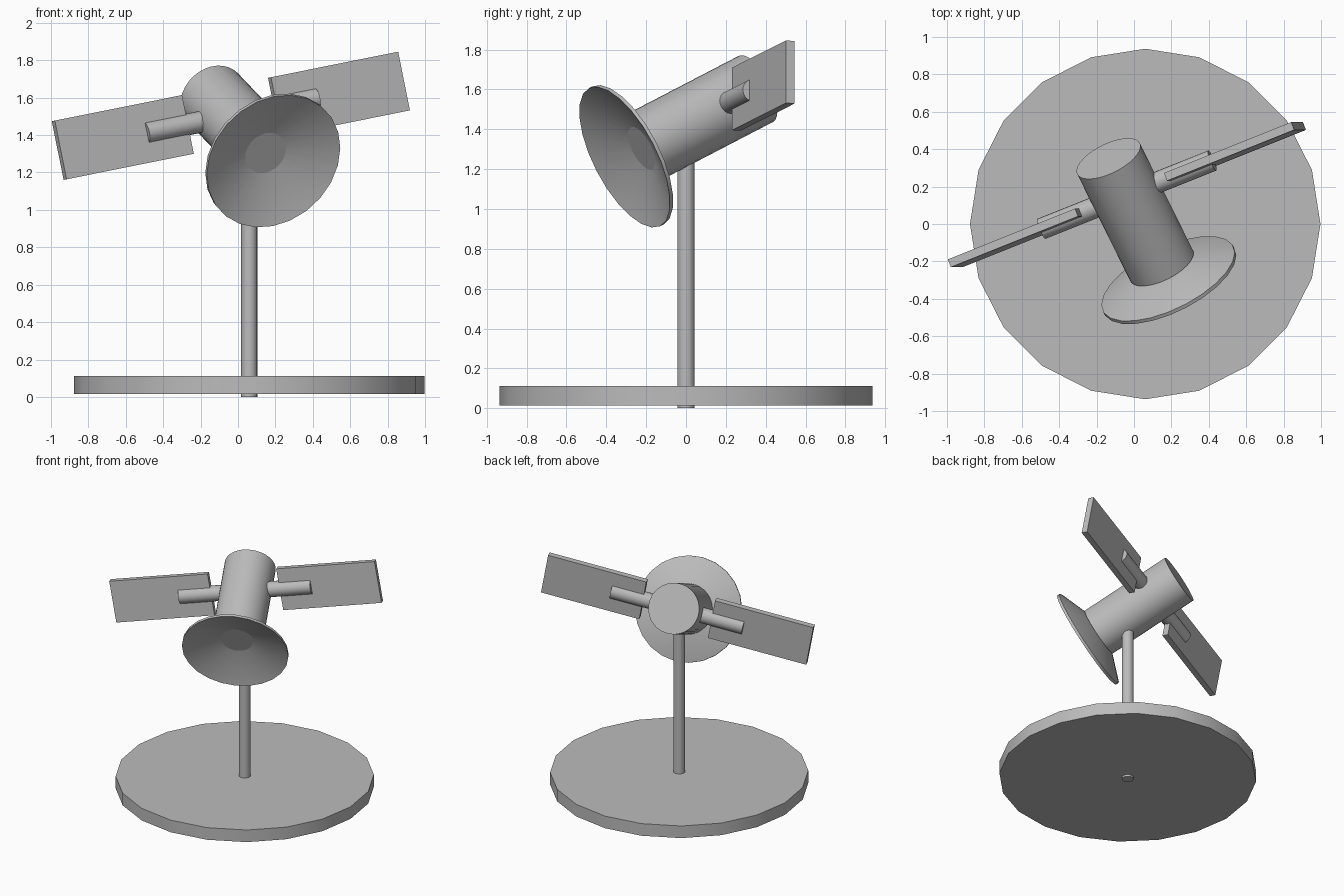
import bpy, bmesh, math
from mathutils import Vector, Matrix

if "Cube" in bpy.data.objects:
    bpy.data.objects.remove(bpy.data.objects["Cube"])

grey = bpy.data.materials.new("plain grey")
grey.use_nodes = True
grey.diffuse_color = (0.5, 0.5, 0.5, 1)
grey.node_tree.nodes["Principled BSDF"].inputs["Base Color"].default_value = (0.5, 0.5, 0.5, 1)


def finish(name, bm, matrix, smooth=True):
    bmesh.ops.recalc_face_normals(bm, faces=bm.faces)
    mesh = bpy.data.meshes.new(name)
    bm.to_mesh(mesh)
    bm.free()
    mesh.transform(matrix)
    mesh.materials.append(grey)
    obj = bpy.data.objects.new(name, mesh)
    bpy.context.collection.objects.link(obj)
    if smooth:
        bpy.ops.object.select_all(action="DESELECT")
        obj.select_set(True)
        bpy.context.view_layer.objects.active = obj
        bpy.ops.object.shade_smooth_by_angle(angle=math.radians(30))
    return obj


def lathe(name, profile, start, axis, sides):
    """Turn a (radius, distance) profile around an axis."""
    bm = bmesh.new()
    rings = [[bm.verts.new((r * math.cos(math.tau * i / sides),
                            r * math.sin(math.tau * i / sides), h))
              for i in range(sides)] for r, h in profile]
    for a, b in zip(rings, rings[1:]):
        for i in range(sides):
            j = (i + 1) % sides
            bm.faces.new((a[i], a[j], b[j], b[i]))
    bm.faces.new(rings[0])
    bm.faces.new(rings[-1])
    turn = Vector((0, 0, 1)).rotation_difference(axis).to_matrix().to_4x4()
    return finish(name, bm, Matrix.Translation(start) @ turn)


def rod(name, radius, start, end, sides):
    span = Vector(end) - Vector(start)
    return lathe(name, [(radius, 0), (radius, span.length)], start, span.normalized(), sides)


# Stand
rod("base", 0.937, (0.06, 0, 0.015), (0.06, 0, 0.112), 20)
rod("post", 0.043, (0.06, 0, 0), (0.06, 0, 1.42), 20)

# Body, tilted up towards the back
back = Vector((-0.4, 0.806, 0.419)).normalized()
dish_front = Vector((0.19, -0.308, 1.26))
rod("body", 0.187, dish_front + back * 0.105, dish_front + back * 0.81, 32)

# Dish: inner cone, rim and outer cone
lathe("dish", [(0.08, 0.12), (0.39, 0), (0.39, 0.02), (0.08, 0.14)], dish_front, back, 24)

# Strut through the body, carrying a panel on each side
hub = Vector((-0.038, 0.157, 1.503))
wing_turn = Matrix.Rotation(math.radians(-11.35), 4, "Y") @ Matrix.Rotation(math.radians(21.4), 4, "Z")
wing = wing_turn @ Vector((1, 0, 0))
rod("strut", 0.058, hub - wing * 0.5, hub + wing * 0.5, 20)
for side, name in ((1, "left_panel"), (-1, "right_panel")):
    bm = bmesh.new()
    bmesh.ops.create_cube(bm, size=1)
    bmesh.ops.scale(bm, vec=(0.745, 0.045, 0.32), verts=bm.verts)
    finish(name, bm, Matrix.Translation(hub + wing * 0.633 * side) @ wing_turn, smooth=False)
